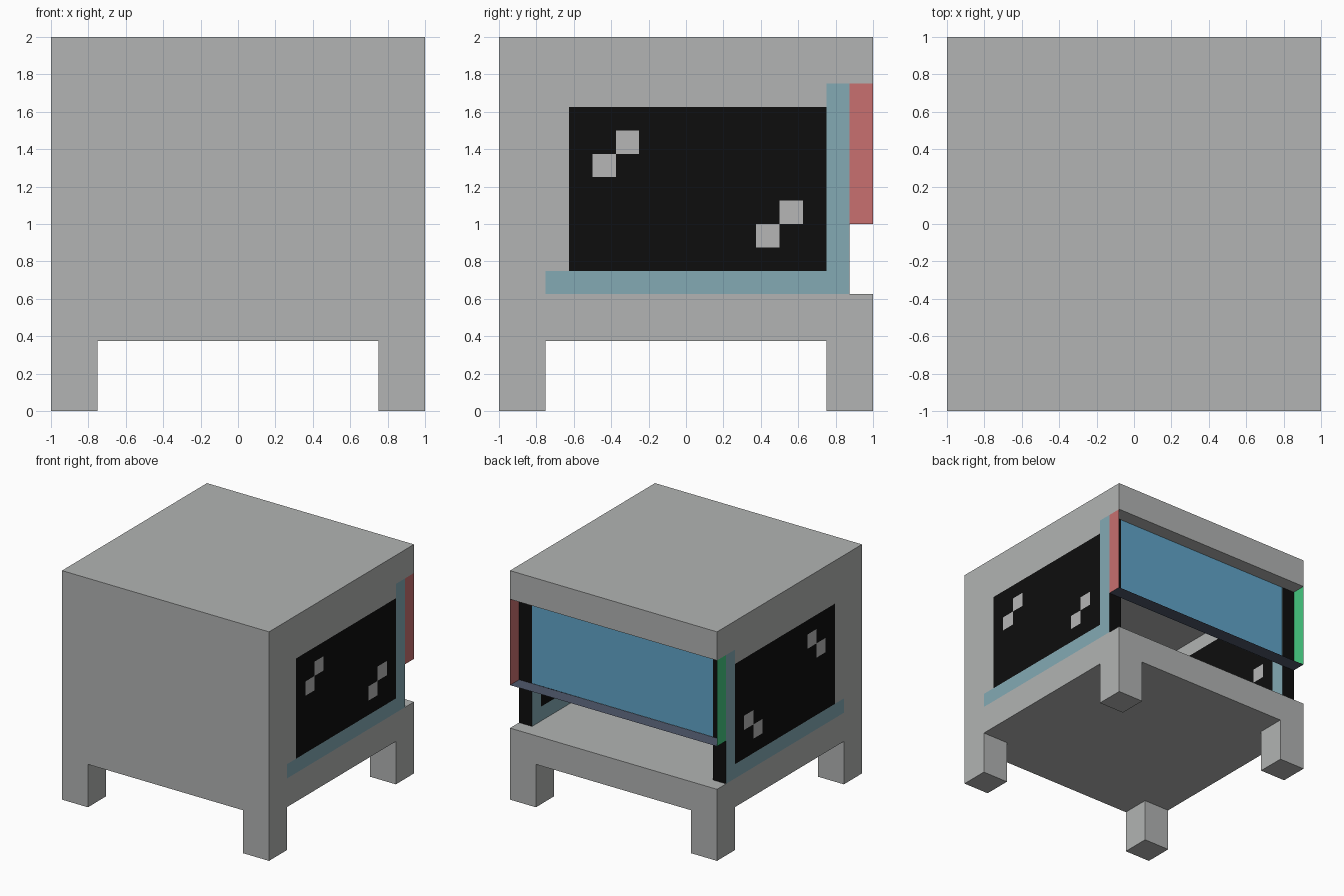
import bpy, bmesh

cube = bpy.data.objects.get("Cube")
if cube:
    bpy.data.objects.remove(cube, do_unlink=True)


def material(name, rgb):
    """Flat material from 0-255 sRGB values."""
    lin = [((c / 255 + 0.055) / 1.055) ** 2.4 if c > 10 else c / 255 / 12.92 for c in rgb]
    m = bpy.data.materials.new(name)
    m.use_nodes = True
    m.diffuse_color = (*lin, 1)
    m.node_tree.nodes["Principled BSDF"].inputs["Base Color"].default_value = (*lin, 1)
    return m


GREY = material("casing grey", (178, 180, 179))
BLACK = material("window black", (13, 13, 13))
GLINT = material("glint grey", (182, 182, 182))
TEAL = material("trim teal", (132, 170, 180))
BLUE = material("panel blue", (97, 165, 201))
SLATE = material("panel slate", (80, 88, 108))
RED = material("panel red", (200, 112, 112))
GREEN = material("panel green", (70, 200, 128))


def finish(name, bm, mats):
    mesh = bpy.data.meshes.new(name)
    bm.to_mesh(mesh)
    bm.free()
    for m in mats:
        mesh.materials.append(m)
    obj = bpy.data.objects.new(name, mesh)
    bpy.context.collection.objects.link(obj)
    return obj


def box(lo, hi):
    bm = bmesh.new()
    bmesh.ops.create_cube(bm, size=1)
    for v in bm.verts:
        v.co = [a + (b - a) * (c + 0.5) for a, b, c in zip(lo, hi, v.co)]
    return bm


def quad(name, points, mat):
    bm = bmesh.new()
    bm.faces.new([bm.verts.new(p) for p in points])
    return finish(name, bm, [mat])


# Casing: C-shaped side profile (floor, front wall, roof) extruded across x
profile = [(-1, .375), (1, .375), (1, .625), (-.75, .625),
           (-.75, 1.75), (1, 1.75), (1, 2), (-1, 2)]
bm = bmesh.new()
face = bm.faces.new([bm.verts.new((-1, y, z)) for y, z in profile])
ext = bmesh.ops.extrude_face_region(bm, geom=[face])
bmesh.ops.translate(bm, vec=(2, 0, 0),
                    verts=[g for g in ext["geom"] if isinstance(g, bmesh.types.BMVert)])
bmesh.ops.recalc_face_normals(bm, faces=bm.faces)
finish("casing", bm, [GREY])

# Four corner legs
for sx, side in ((1, "left"), (-1, "right")):
    for sy, end in ((-1, "front"), (1, "back")):
        x, y = sx * .875, sy * .875
        finish(f"{end}_{side}_leg",
               box((x - .125, y - .125, 0), (x + .125, y + .125, .375)), [GREY])

# Side walls: cut into a grid, then coloured by position
Y_CUTS = (-.625, -.5, -.375, -.25, .375, .5, .625, .75)
Z_CUTS = (.75, .875, 1, 1.125, 1.25, 1.375, 1.5, 1.625)
GLINTS = ((-.5, 1.25), (-.375, 1.375), (.375, .875), (.5, 1))   # lower corners


def wall_colour(f):
    _, y, z = f.calc_center_median()
    if f.normal.y > .5:
        return 1                       # black back end
    if abs(f.normal.x) < .5:
        return 0
    if any(a < y < a + .125 and b < z < b + .125 for a, b in GLINTS):
        return 2
    if z < .75 or y > .75:
        return 3                       # trim along the bottom and back
    return 1 if y > -.625 and z < 1.625 else 0


for sx, side in ((1, "left"), (-1, "right")):
    x = sx * .9375
    bm = box((x - .0625, -.75, .625), (x + .0625, .875, 1.75))
    for axis, cuts in ((1, Y_CUTS), (2, Z_CUTS)):
        for c in cuts:
            co, no = [0, 0, 0], [0, 0, 0]
            co[axis], no[axis] = c, 1
            bmesh.ops.bisect_plane(bm, geom=bm.verts[:] + bm.edges[:] + bm.faces[:],
                                   plane_co=co, plane_no=no)
    bm.normal_update()
    for f in bm.faces:
        f.material_index = wall_colour(f)
    finish(f"{side}_wall", bm, [GREY, BLACK, GLINT, TEAL])

# Recessed back panel: thin sheets forming an open tray
quad("back_panel", [(.95, .874, 1), (-.95, .874, 1),
                    (-.95, .874, 1.75), (.95, .874, 1.75)], BLUE)
quad("back_panel_sill", [(-1, .875, 1), (1, .875, 1), (1, 1, 1), (-1, 1, 1)], SLATE)
quad("back_panel_left_end", [(1, .875, 1), (1, 1, 1), (1, 1, 1.75), (1, .875, 1.75)], RED)
quad("back_panel_right_end", [(-1, 1, 1), (-1, .875, 1),
                              (-1, .875, 1.75), (-1, 1, 1.75)], GREEN)
